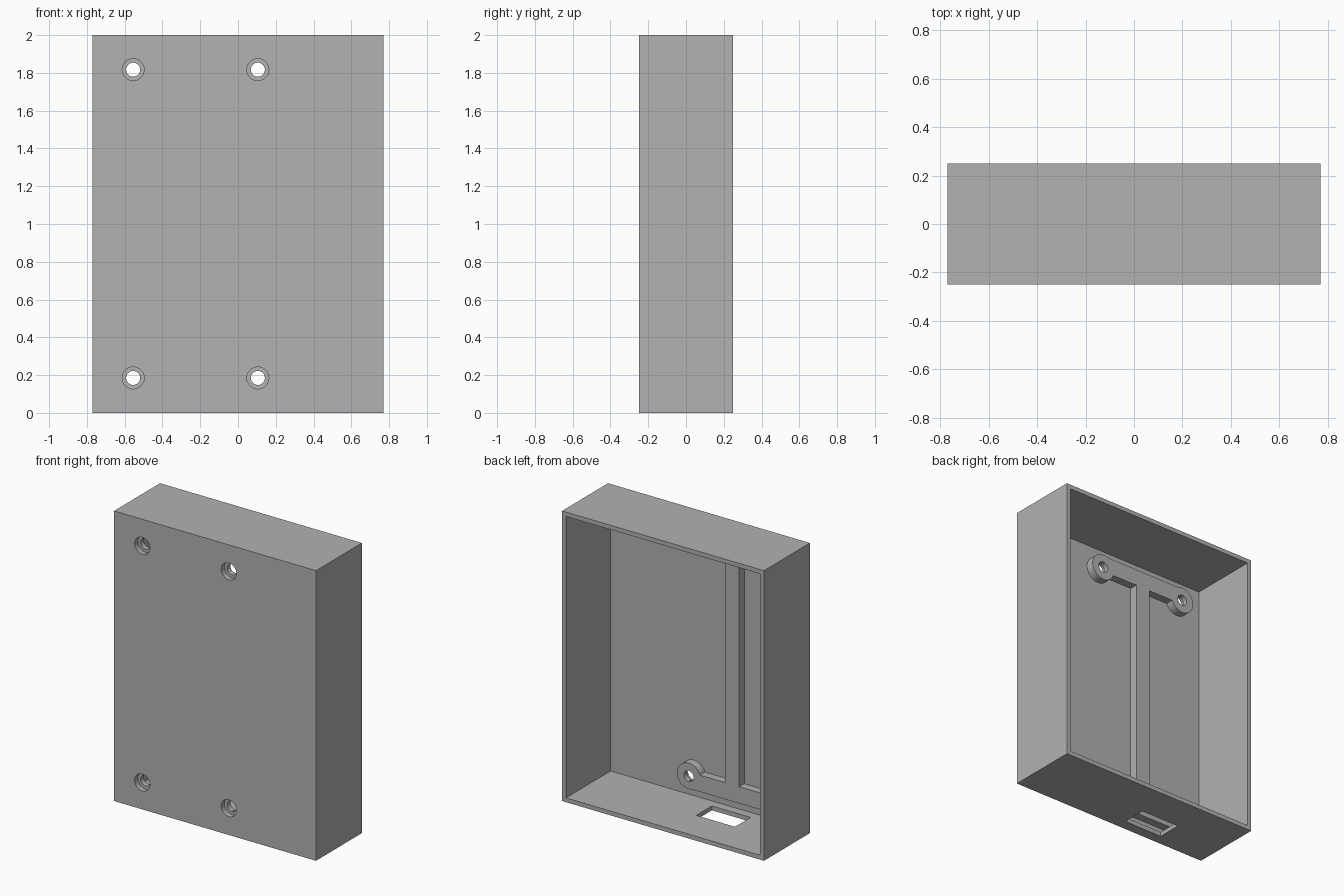
import bpy
import math

if "Cube" in bpy.data.objects:
    bpy.data.objects.remove(bpy.data.objects["Cube"], do_unlink=True)

# Single plain plastic colour
grey = bpy.data.materials.new("plain_grey")
grey.use_nodes = True
COLOUR = (0.445, 0.445, 0.445, 1)
grey.diffuse_color = COLOUR
grey.node_tree.nodes["Principled BSDF"].inputs["Base Color"].default_value = COLOUR

# Main dimensions
HALF_W, HALF_D, HEIGHT = 0.77, 0.25, 2.0
WALL = 0.03
FLOOR_Y = -0.235          # inner face of the closed front
FRAME_Y = -0.18           # raised face of the mounting frame
HOLE_X = (-0.555, 0.105)
HOLE_Z = (0.185, 1.817)
BOSS_R, BORE_R, SCREW_R = 0.09, 0.058, 0.037
BORE_END = -0.215


def box(name, x, y, z):
    """Box from (min, max) pairs."""
    centre = [(a + b) / 2 for a, b in (x, y, z)]
    bpy.ops.mesh.primitive_cube_add(size=1, location=centre)
    ob = bpy.context.object
    ob.name = name
    ob.scale = [b - a for a, b in (x, y, z)]
    bpy.ops.object.transform_apply(location=True, rotation=False, scale=True)
    ob.data.materials.append(grey)
    return ob


def rod(name, x, z, radius, y0, y1):
    """Cylinder running along y."""
    bpy.ops.mesh.primitive_cylinder_add(
        vertices=48, radius=radius, depth=y1 - y0,
        location=(x, (y0 + y1) / 2, z), rotation=(math.pi / 2, 0, 0))
    ob = bpy.context.object
    ob.name = name
    bpy.ops.object.transform_apply(location=True, rotation=True, scale=True)
    ob.data.materials.append(grey)
    return ob


def combine(target, tool, operation):
    """Apply a boolean and discard the tool."""
    bpy.ops.object.select_all(action='DESELECT')
    target.select_set(True)
    bpy.context.view_layer.objects.active = target
    mod = target.modifiers.new(operation.lower(), 'BOOLEAN')
    mod.operation, mod.solver, mod.object = operation, 'EXACT', tool
    bpy.ops.object.modifier_apply(modifier=mod.name)
    bpy.data.objects.remove(tool, do_unlink=True)


# Open-backed case with a connector slot in the bottom wall
shell = box("case_shell", (-HALF_W, HALF_W), (-HALF_D, HALF_D), (0, HEIGHT))
combine(shell, box("cavity", (-HALF_W + WALL, HALF_W - WALL),
                   (FLOOR_Y, 1), (WALL, HEIGHT - WALL)), 'DIFFERENCE')
combine(shell, box("slot", (-0.37, -0.075), (-0.175, -0.005),
                   (-0.1, 0.1)), 'DIFFERENCE')

# Raised frame: spine, two crossbars and four screw bosses
depth = (FLOOR_Y, FRAME_Y)
frame = box("mounting_frame", (-0.28, -0.17), depth, (0.15, 1.85))
for bar in ((0.1, 0.215), (HEIGHT - 0.215, HEIGHT - 0.1)):
    combine(frame, box("crossbar", HOLE_X, depth, bar), 'UNION')
for x in HOLE_X:
    for z in HOLE_Z:
        combine(frame, rod("boss", x, z, BOSS_R, *depth), 'UNION')

# Counterbored screw holes through the case and frame
for part in (shell, frame):
    for x in HOLE_X:
        for z in HOLE_Z:
            combine(part, rod("bore", x, z, BORE_R, -0.3, BORE_END), 'DIFFERENCE')
            combine(part, rod("screw_hole", x, z, SCREW_R, -0.3, -0.1), 'DIFFERENCE')

# Smooth round walls, crisp edges
bpy.ops.object.select_all(action='DESELECT')
for part in (shell, frame):
    part.select_set(True)
bpy.context.view_layer.objects.active = shell
bpy.ops.object.shade_smooth_by_angle(angle=math.radians(30))
